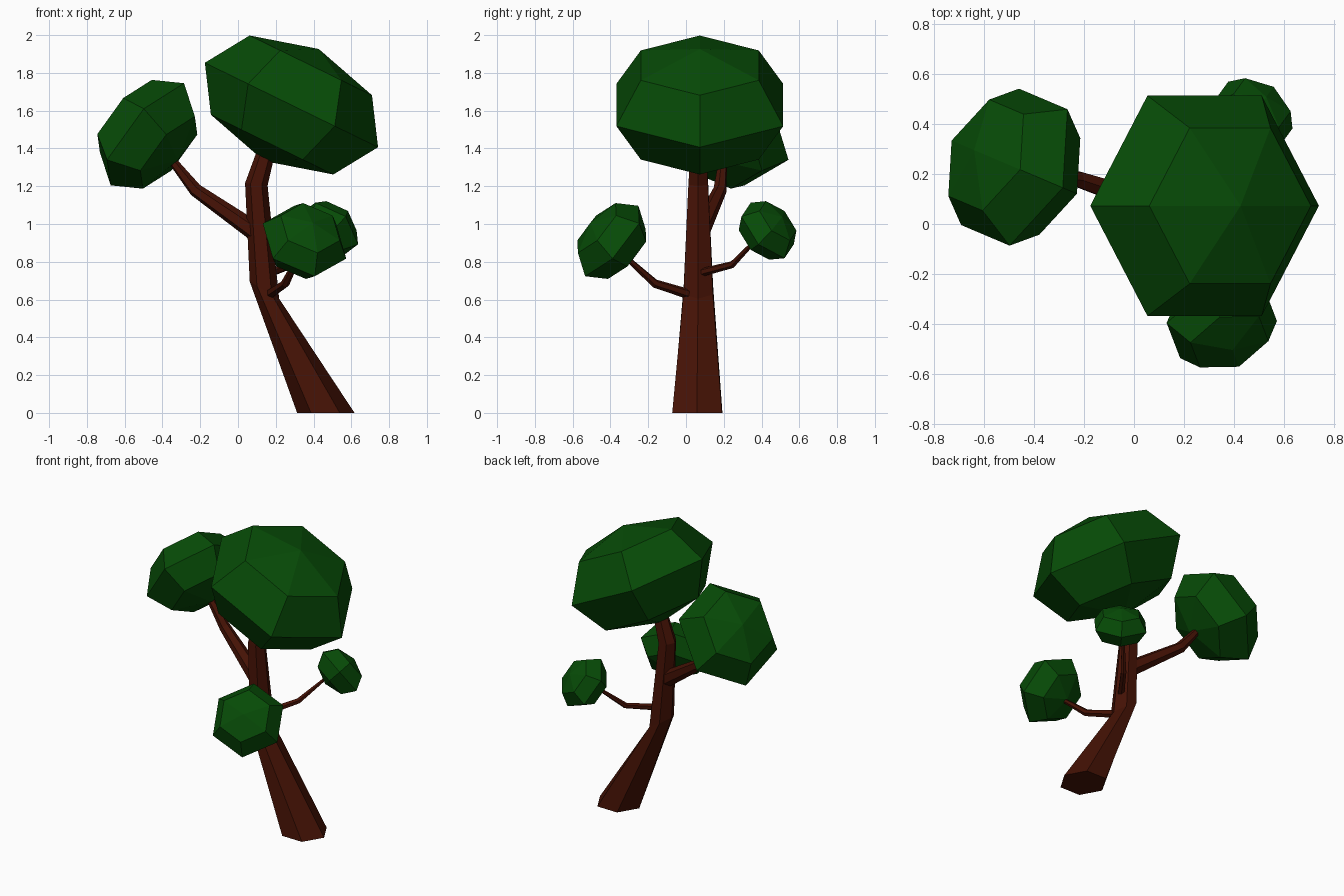
import bpy, bmesh
from math import radians, cos, sin, pi
from mathutils import Vector, Matrix

if "Cube" in bpy.data.objects:
    bpy.data.objects.remove(bpy.data.objects["Cube"])


def material(name, color):
    m = bpy.data.materials.new(name)
    m.diffuse_color = (*color, 1)
    m.use_nodes = True
    m.node_tree.nodes["Principled BSDF"].inputs["Base Color"].default_value = m.diffuse_color
    return m


BARK = material("bark", (0.06, 0.006, 0.0015))
LEAF = material("leaf", (0.002, 0.07, 0.002))


def finish(name, bm, mat):
    bmesh.ops.recalc_face_normals(bm, faces=bm.faces)
    me = bpy.data.meshes.new(name)
    bm.to_mesh(me)
    bm.free()
    me.materials.append(mat)
    ob = bpy.data.objects.new(name, me)
    bpy.context.collection.objects.link(ob)
    return ob


def limb(name, path, radii, tilts={}):
    """Tapered six-sided tube with mitred bends; tilts sets the axis of chosen rings."""
    pts = [Vector(p) for p in path]
    side = Vector((0, 0, 1)).cross(pts[-1] - pts[0]).normalized()
    bm = bmesh.new()
    rings = []
    for i, (p, r) in enumerate(zip(pts, radii)):
        t = Vector()
        if i > 0:
            t += (p - pts[i - 1]).normalized()
        if i < len(pts) - 1:
            t += (pts[i + 1] - p).normalized()
        t = Vector(tilts.get(i, t)).normalized()
        u = side.cross(t).normalized()
        v = t.cross(u)
        rings.append([bm.verts.new(p + r * (cos(k * pi / 3) * u + sin(k * pi / 3) * v))
                      for k in range(6)])
    for a, b in zip(rings, rings[1:]):
        for k in range(6):
            j = (k + 1) % 6
            bm.faces.new((a[k], a[j], b[j], b[k]))
    bm.faces.new(rings[0])
    bm.faces.new(rings[-1])
    return finish(name, bm, BARK)


def foliage(name, center, radius, height, tilt, turn):
    """Flattened six-sided ball, leaning by tilt towards the direction turn."""
    bm = bmesh.new()
    bmesh.ops.create_uvsphere(bm, u_segments=6, v_segments=4, radius=1)
    mat = (Matrix.Translation(center)
           @ Matrix.Rotation(radians(turn), 4, 'Z')
           @ Matrix.Rotation(radians(tilt), 4, 'Y')
           @ Matrix.Diagonal((radius, radius, height, 1))
           @ Matrix.Rotation(radians(30), 4, 'Z'))
    bm.transform(mat)
    return finish(name, bm, LEAF)


# Trunk and branches
limb("trunk", [(0.465, 0.06, 0), (0.14, 0.065, 0.65), (0.097, 0.065, 1.21), (0.175, 0.065, 1.47)],
     [0.152, 0.09, 0.06, 0.042], {0: (0, 0, 1), 1: (0.5, 0, 0.86)})
limb("left_branch", [(0.12, 0.065, 0.94), (-0.225, 0.18, 1.18), (-0.38, 0.2, 1.375)],
     [0.054, 0.036, 0.02])
limb("front_branch", [(0.17, 0.01, 0.63), (0.25, -0.165, 0.685), (0.325, -0.33, 0.835)],
     [0.027, 0.023, 0.013])
limb("back_branch", [(0.18, 0.09, 0.745), (0.29, 0.245, 0.785), (0.40, 0.37, 0.915)],
     [0.022, 0.019, 0.011])

# Leaf clumps
foliage("top_foliage", (0.283, 0.073, 1.63), 0.51, 0.33, 26, 0)
foliage("left_foliage", (-0.48, 0.228, 1.475), 0.343, 0.222, 52, 157)
foliage("front_foliage", (0.352, -0.393, 0.91), 0.24, 0.155, 51, -69)
foliage("back_foliage", (0.474, 0.432, 0.966), 0.184, 0.12, 53, 54)
